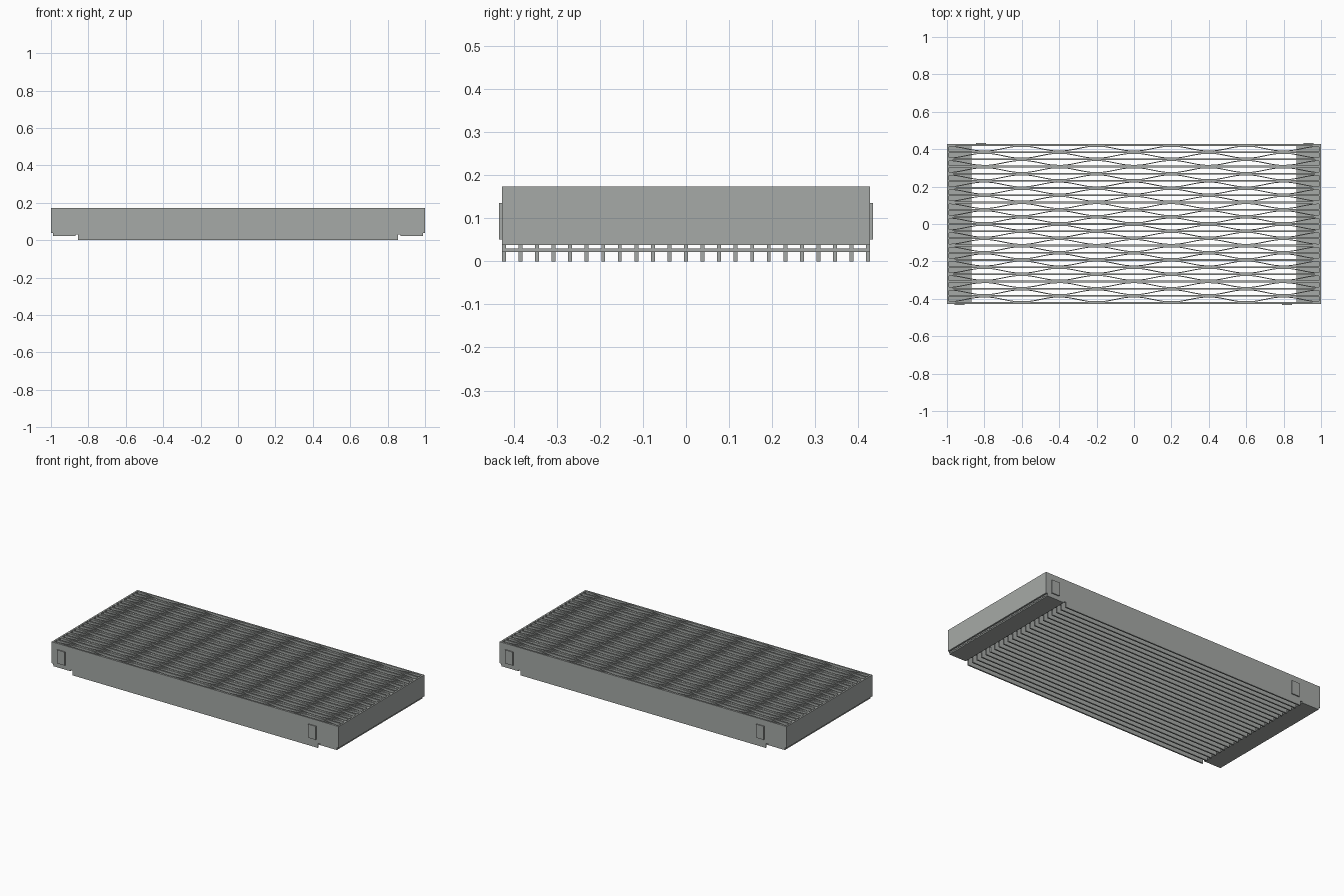
import bpy, bmesh, math

if "Cube" in bpy.data.objects:
    bpy.data.objects.remove(bpy.data.objects["Cube"])

steel = bpy.data.materials.new("galvanised grey")
steel.diffuse_color = (0.38, 0.40, 0.385, 1)
steel.use_nodes = True
steel.node_tree.nodes["Principled BSDF"].inputs["Base Color"].default_value = steel.diffuse_color

TOP, BARS, EDGE, THICK = 0.173, 23, 0.427, 0.009
FIRST = EDGE - THICK / 2
PITCH = 2 * FIRST / (BARS - 1)


def finish(bm, name):
    bmesh.ops.recalc_face_normals(bm, faces=bm.faces)
    mesh = bpy.data.meshes.new(name)
    bm.to_mesh(mesh)
    bm.free()
    mesh.materials.append(steel)
    obj = bpy.data.objects.new(name, mesh)
    bpy.context.collection.objects.link(obj)
    return obj


def box(name, x0, x1, y0, y1, z0, z1):
    bm = bmesh.new()
    bmesh.ops.create_cube(bm, size=1)
    for v in bm.verts:
        v.co.x = x0 if v.co.x < 0 else x1
        v.co.y = y0 if v.co.y < 0 else y1
        v.co.z = z0 if v.co.z < 0 else z1
    return finish(bm, name)


# Bearing bars: a side profile notched at both ends
half = [(0.855, 0), (0.855, 0.03), (0.99, 0.03), (0.99, TOP)]
profile = half + [(-x, z) for x, z in reversed(half)]
bm = bmesh.new()
for i in range(BARS):
    y = FIRST - i * PITCH
    front = [bm.verts.new((x, y - THICK / 2, z)) for x, z in profile]
    back = [bm.verts.new((x, y + THICK / 2, z)) for x, z in profile]
    bm.faces.new(front)
    bm.faces.new(back[::-1])
    n = len(profile)
    for k in range(n):
        j = (k + 1) % n
        bm.faces.new((front[k], front[j], back[j], back[k]))
finish(bm, "bearing_bars")

# Crimped bars weaving between neighbouring bearing bars
STEPS, T = 120, 0.005
swing = (PITCH - THICK - T) / 2
bm = bmesh.new()
for i in range(BARS - 1):
    mid = FIRST - (i + 0.5) * PITCH
    sign = -1 if i % 2 == 0 else 1   # touches odd bars at x = 0, 0.4, 0.8
    rings = []
    for s in range(STEPS + 1):
        x = -0.99 + 1.98 * s / STEPS
        wave = max(-1, min(1, 1.08 * math.cos(math.pi * x / 0.2)))
        y = mid + sign * swing * wave
        rings.append([bm.verts.new((x, y + dy, z)) for dy, z in
                      ((-T / 2, 0.105), (T / 2, 0.105), (T / 2, TOP - 0.001), (-T / 2, TOP - 0.001))])
    for a, b in zip(rings, rings[1:]):
        for k in range(4):
            j = (k + 1) % 4
            bm.faces.new((a[k], a[j], b[j], b[k]))
    bm.faces.new(rings[0])
    bm.faces.new(rings[-1][::-1])
finish(bm, "crimped_bars")

# End plates and the bearing plates beneath both ends
for side, s in (("left", -1), ("right", 1)):
    box(side + "_end_plate", *sorted((s * 0.99, s)), -EDGE, EDGE, 0.038, TOP)
    box(side + "_bearing_plate", *sorted((s * 0.87, s * 0.988)), -EDGE, EDGE, 0.022, 0.03)

# Spacer tabs on the long sides, placed with half-turn symmetry
for side, s in (("front", 1), ("back", -1)):
    for n, (a, b) in enumerate(((-0.96, -0.905), (0.79, 0.845))):
        box(f"{side}_tab_{n + 1}", *sorted((s * a, s * b)),
            *sorted((-s * EDGE, -s * 0.4335)), 0.05, 0.135)
